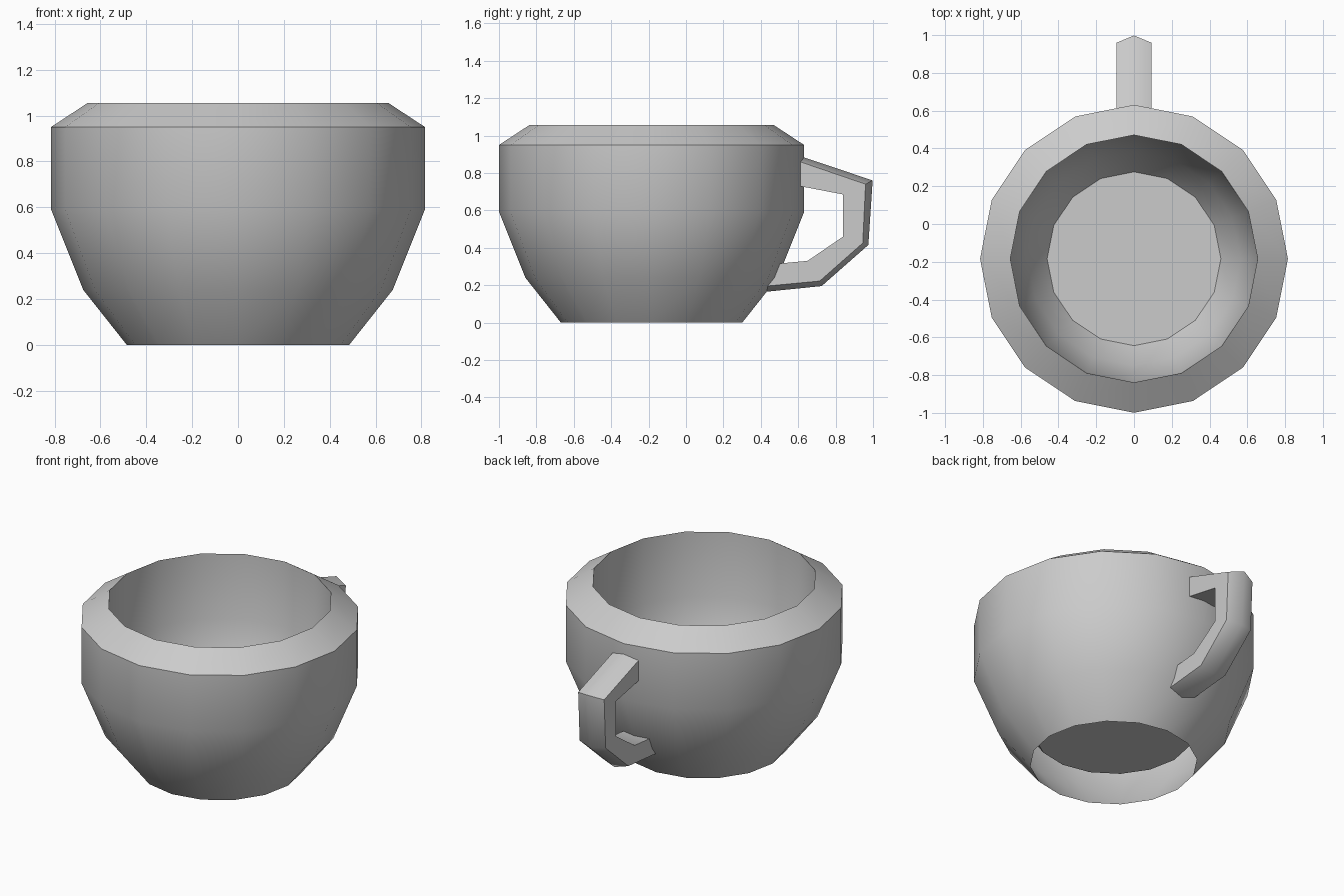
import bpy, math

if "Cube" in bpy.data.objects:
    bpy.data.objects.remove(bpy.data.objects["Cube"])

CUP_Y = -0.184
SIDES = 16


def make_object(name, verts, faces, angle):
    mesh = bpy.data.meshes.new(name)
    mesh.from_pydata(verts, [], faces)
    obj = bpy.data.objects.new(name, mesh)
    bpy.context.collection.objects.link(obj)
    bpy.ops.object.select_all(action='DESELECT')
    obj.select_set(True)
    bpy.context.view_layer.objects.active = obj
    bpy.ops.object.shade_smooth_by_angle(angle=math.radians(angle))
    return obj


def bridge(rings, n):
    # quads between consecutive rings of n vertices
    return [(r * n + i, r * n + (i + 1) % n,
             (r + 1) * n + (i + 1) % n, (r + 1) * n + i)
            for r in range(rings - 1) for i in range(n)]


# Cup: outer wall, bevelled lip, inner wall and raised floor; the foot is open below
profile = [(0.485, 0), (0.675, 0.24), (0.815, 0.59), (0.815, 0.95),
           (0.655, 1.055), (0.65, 0.64), (0.565, 0.34), (0.46, 0.19)]
verts = [(r * math.cos(math.tau * i / SIDES),
          CUP_Y + r * math.sin(math.tau * i / SIDES), z)
         for r, z in profile for i in range(SIDES)]
faces = bridge(len(profile), SIDES)
last = (len(profile) - 1) * SIDES
faces.append(tuple(range(last, last + SIDES)))
make_object("cup_body", verts, faces, 45)

# Handle: five-sided section with a ridge on the outside, swept along the loop
# each station: (y, z) of ridge, side edge, inner edge
stations = [((0.58, 0.90), (0.58, 0.87), (0.58, 0.735)),
            ((0.998, 0.76), (0.96, 0.74), (0.84, 0.685)),
            ((0.975, 0.415), (0.945, 0.425), (0.84, 0.46)),
            ((0.725, 0.195), (0.715, 0.222), (0.65, 0.33)),
            ((0.41, 0.163), (0.43, 0.195), (0.47, 0.313))]
W = 0.092
verts = []
for ridge, side, inner in stations:
    verts += [(0, *ridge), (W, *side), (W, *inner), (-W, *inner), (-W, *side)]
faces = bridge(len(stations), 5)
end = (len(stations) - 1) * 5
faces += [(4, 3, 2, 1, 0), tuple(range(end, end + 5))]
make_object("handle", verts, faces, 50)
